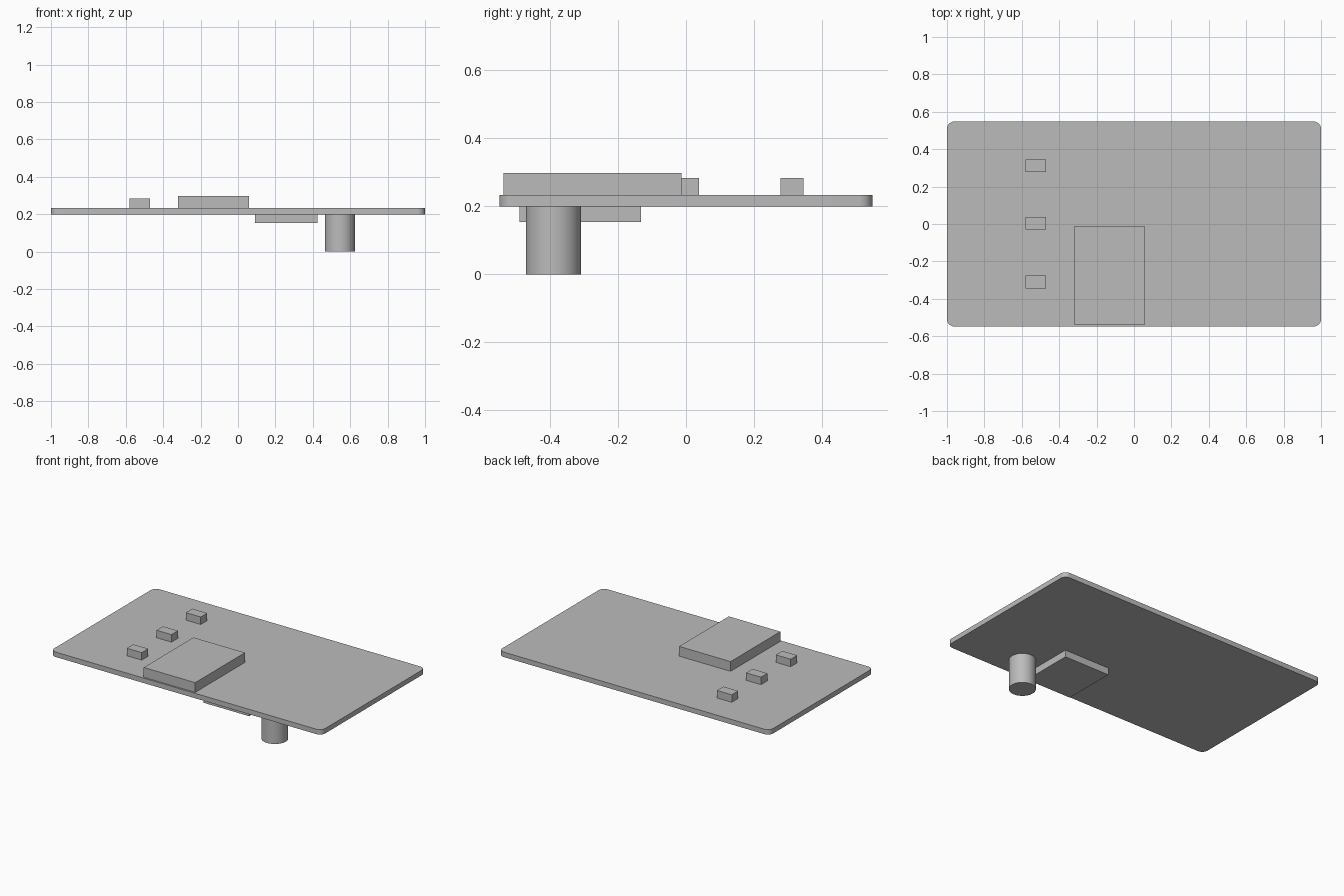
import bpy
import bmesh
from mathutils import Matrix

default = bpy.data.objects.get("Cube")
if default:
    bpy.data.objects.remove(default, do_unlink=True)

grey = bpy.data.materials.new("plain grey")
grey.use_nodes = True
GREY = (0.5, 0.5, 0.5, 1)
grey.diffuse_color = GREY
grey.node_tree.nodes["Principled BSDF"].inputs["Base Color"].default_value = GREY

BOTTOM, TOP = 0.2, 0.233


def finish(name, bm):
    mesh = bpy.data.meshes.new(name)
    bm.to_mesh(mesh)
    bm.free()
    mesh.materials.append(grey)
    obj = bpy.data.objects.new(name, mesh)
    bpy.context.collection.objects.link(obj)
    return obj


def box(name, low, high, corner=0):
    """Box between two corners, with optionally rounded upright edges."""
    bm = bmesh.new()
    size = [b - a for a, b in zip(low, high)]
    centre = [(a + b) / 2 for a, b in zip(low, high)]
    bmesh.ops.create_cube(bm, size=1, matrix=Matrix.Translation(centre)
                          @ Matrix.Diagonal((*size, 1)))
    if corner:
        upright = [e for e in bm.edges
                   if abs(e.verts[0].co.z - e.verts[1].co.z) > 0.01]
        bmesh.ops.bevel(bm, geom=upright, offset=corner, segments=8,
                        profile=0.5, affect='EDGES')
    return finish(name, bm)


def smooth(obj):
    bpy.ops.object.select_all(action='DESELECT')
    obj.select_set(True)
    bpy.context.view_layer.objects.active = obj
    bpy.ops.object.shade_smooth_by_angle()


# Rounded circuit board
smooth(box("board", (-1, -0.548, BOTTOM), (1, 0.548, TOP), corner=0.04))

# Large block on top and flat block underneath
box("top_block", (-0.32, -0.537, TOP), (0.06, -0.013, 0.298))
box("underside_block", (0.09, -0.49, 0.154), (0.425, -0.132, BOTTOM))

# Row of three small components
for i, y in enumerate((-0.31, 0.004, 0.312)):
    box(f"small_component_{i + 1}", (-0.58, y - 0.034, TOP), (-0.47, y + 0.034, 0.283))

# Round post below the board
bm = bmesh.new()
bmesh.ops.create_cone(bm, cap_ends=True, segments=48, radius1=0.081, radius2=0.081,
                      depth=BOTTOM, matrix=Matrix.Translation((0.545, -0.39, BOTTOM / 2)))
smooth(finish("round_post", bm))
